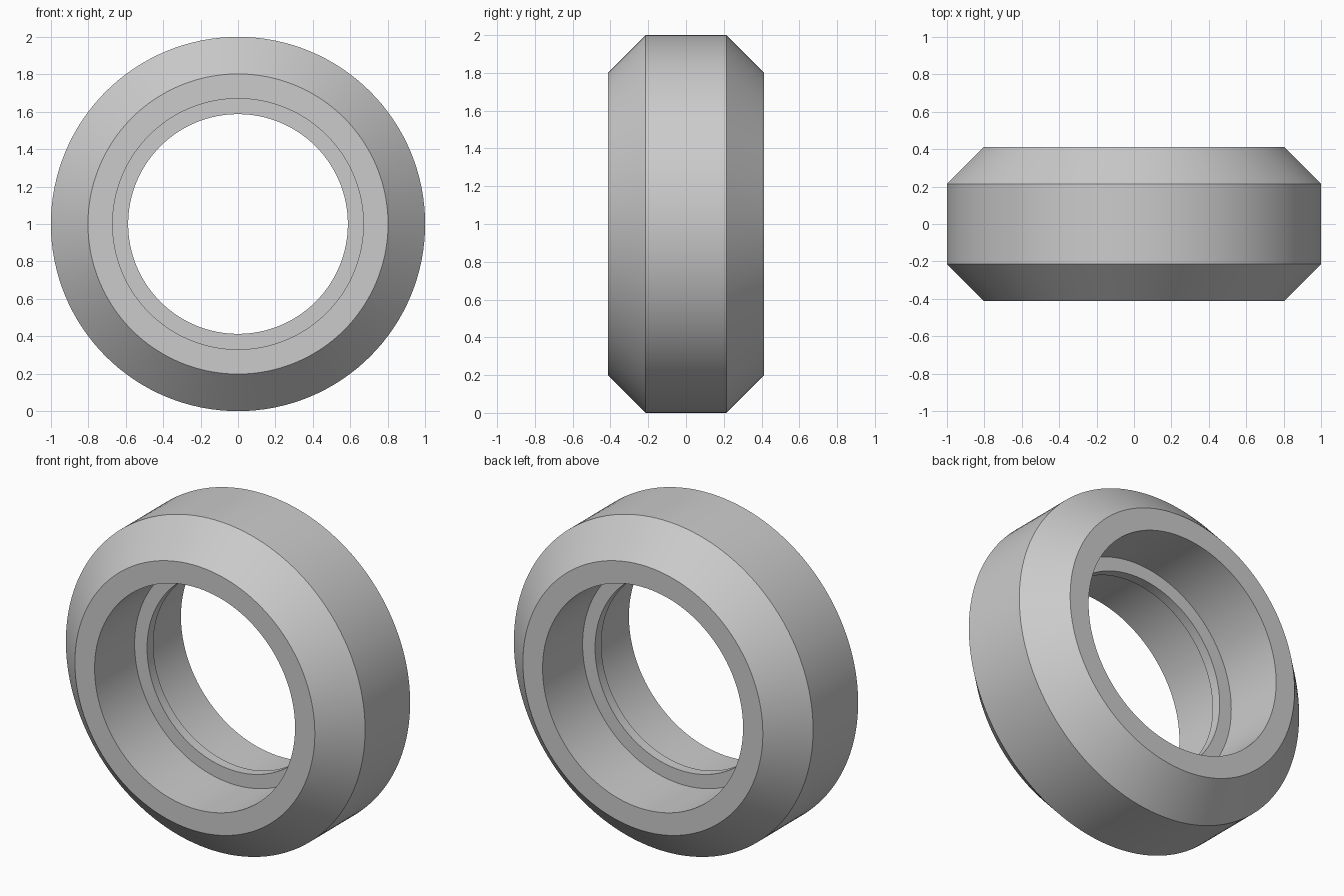
import bpy
import bmesh
from math import radians, tau
from mathutils import Matrix, Vector

cube = bpy.data.objects.get("Cube")
if cube:
    bpy.data.objects.remove(cube, do_unlink=True)

SEGMENTS = 128
CENTRE = Vector((0, 0, 1))

# Plain grey material
grey = bpy.data.materials.new("plain_grey")
grey.use_nodes = True
colour = (0.6, 0.6, 0.6, 1)
grey.diffuse_color = colour
grey.node_tree.nodes["Principled BSDF"].inputs["Base Color"].default_value = colour

# Half of the ring's section as (radius, depth): lip, bore, side face, bevel, tread
half = [(0.587, 0.03), (0.67, 0.03), (0.67, 0.412), (0.802, 0.412), (1.0, 0.215)]
section = half + [(r, -y) for r, y in reversed(half)]

# Sweep the section around the axle
bm = bmesh.new()
rings = []
for i in range(SEGMENTS):
    turn = Matrix.Rotation(tau * i / SEGMENTS, 3, "Y")
    rings.append([bm.verts.new(CENTRE + turn @ Vector((r, y, 0))) for r, y in section])
for i, ring in enumerate(rings):
    following = rings[(i + 1) % SEGMENTS]
    for j in range(len(section)):
        k = (j + 1) % len(section)
        bm.faces.new((ring[j], ring[k], following[k], following[j]))
bmesh.ops.recalc_face_normals(bm, faces=bm.faces)

mesh = bpy.data.meshes.new("wheel_ring")
bm.to_mesh(mesh)
bm.free()
mesh.materials.append(grey)
wheel = bpy.data.objects.new("wheel_ring", mesh)
bpy.context.collection.objects.link(wheel)

# Smooth round surfaces with crisp section corners
bpy.ops.object.select_all(action="DESELECT")
wheel.select_set(True)
bpy.context.view_layer.objects.active = wheel
bpy.ops.object.shade_smooth_by_angle(angle=radians(30))
